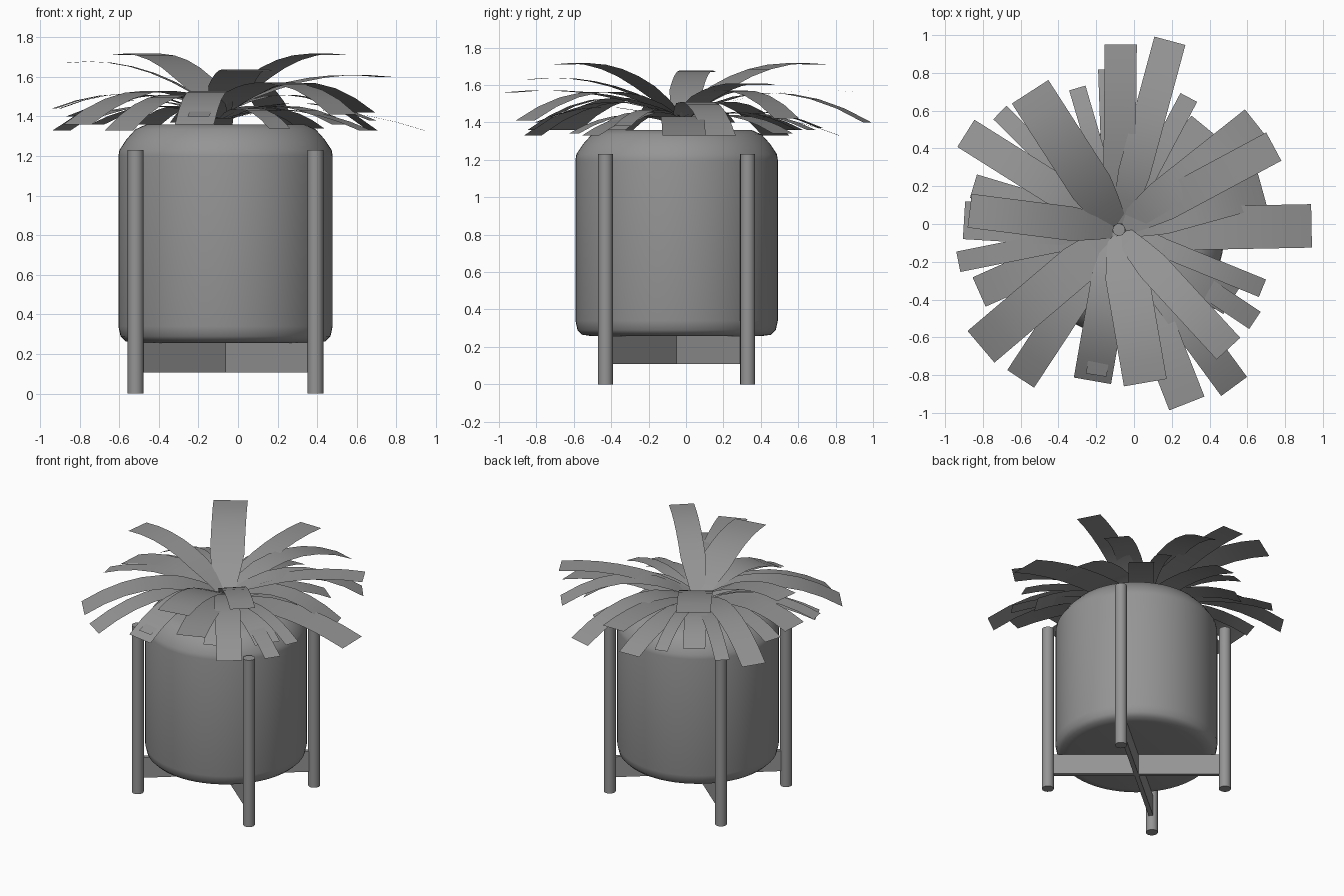
import bpy
import bmesh
import math
from mathutils import Vector

cube = bpy.data.objects.get("Cube")
if cube:
    bpy.data.objects.remove(cube)

grey = bpy.data.materials.new("plain grey")
grey.use_nodes = True
grey.diffuse_color = (0.3, 0.3, 0.3, 1)
grey.node_tree.nodes["Principled BSDF"].inputs["Base Color"].default_value = grey.diffuse_color

CENTRE = Vector((-0.063, -0.05, 0))


def add_object(name, bm, smooth_angle=None):
    """Turn a bmesh into a grey object, optionally smooth shaded."""
    mesh = bpy.data.meshes.new(name)
    bm.to_mesh(mesh)
    bm.free()
    mesh.materials.append(grey)
    obj = bpy.data.objects.new(name, mesh)
    bpy.context.collection.objects.link(obj)
    if smooth_angle:
        bpy.ops.object.select_all(action="DESELECT")
        obj.select_set(True)
        bpy.context.view_layer.objects.active = obj
        bpy.ops.object.shade_smooth_by_angle(angle=math.radians(smooth_angle))
    return obj


def lathe(name, profile, centre, steps=64):
    """Spin a radius and height profile around a vertical axis."""
    bm = bmesh.new()
    verts = [bm.verts.new((centre.x + r, centre.y, z)) for r, z in profile]
    edges = [bm.edges.new(pair) for pair in zip(verts, verts[1:])]
    bmesh.ops.spin(bm, geom=verts + edges, cent=centre, axis=(0, 0, 1),
                   angle=math.tau, steps=steps, use_merge=False)
    bmesh.ops.remove_doubles(bm, verts=bm.verts, dist=0.0005)
    bmesh.ops.recalc_face_normals(bm, faces=bm.faces)
    return add_object(name, bm, 40)


# Pot with a rounded foot and a sloping shoulder
lathe("pot", [(0, 0.257), (0.45, 0.257), (0.505, 0.265), (0.53, 0.29), (0.541, 0.34),
              (0.541, 1.2), (0.536, 1.23), (0.5, 1.285), (0.455, 1.335),
              (0.4, 1.36), (0, 1.36)], CENTRE)

# Stand legs around the pot
LEG = Vector((0.454, 0.38, 0))
for side, sx in (("left", 1), ("right", -1)):
    for end, sy in (("front", -1), ("back", 1)):
        foot = CENTRE + Vector((sx * LEG.x, sy * LEG.y, 0))
        lathe(f"{end}_{side}_leg", [(0, 0), (0.04, 0), (0.04, 1.23), (0, 1.23)], foot, 20)

# Crossed rails under the pot
for name, sign in (("rail_one", 1), ("rail_two", -1)):
    bm = bmesh.new()
    bmesh.ops.create_cube(bm, size=1)
    bmesh.ops.scale(bm, vec=(LEG.length * 2, 0.03, 0.15), verts=bm.verts)
    rail = add_object(name, bm)
    rail.location = CENTRE + Vector((0, 0, 0.183))
    rail.rotation_euler.z = sign * math.atan2(LEG.y, LEG.x)


def leaf(name, tip, width, base_z, bend_z, steps=7):
    """Strap leaf: a flat ribbon along a bent path, narrower at the root."""
    bm = bmesh.new()
    root = Vector((-0.08, -0.03, base_z))
    out = Vector((tip.x - root.x, tip.y - root.y, 0))
    across = Vector((-out.y, out.x, 0)).normalized()
    root += out.normalized() * 0.03
    bend = root + out * 0.47
    bend.z = bend_z
    rows = []
    for i in range(steps + 1):
        t = i / steps
        p = root * (1 - t) ** 2 + bend * 2 * t * (1 - t) + tip * t * t
        half = across * width / 2 * min(1, 0.55 + 1.8 * t)
        rows.append((bm.verts.new(p - half), bm.verts.new(p + half)))
    for a, b in zip(rows, rows[1:]):
        bm.faces.new((a[0], b[0], b[1], a[1]))
    add_object(name, bm, 30)


# Leaf tiers: root height, bend height above the tip, then tip x, y, z and width
TIERS = {
    "upright_leaf": (1.44, 0.05, [
        (-0.55, 0.7, 1.71, 0.23), (0.5, -0.66, 1.71, 0.17),
        (-0.87, 0.07, 1.67, 0.18), (0.06, -0.84, 1.63, 0.23),
        (0.74, 0.41, 1.6, 0.17), (0.28, -0.95, 1.56, 0.2),
        (-0.07, 0.95, 1.56, 0.17)]),
    "arching_leaf": (1.43, 0.3, [
        (0.19, 0.97, 1.4, 0.17), (0.64, 0.54, 1.42, 0.17),
        (0.53, -0.86, 1.41, 0.17), (-0.22, -0.83, 1.36, 0.2),
        (-0.6, -0.82, 1.33, 0.17), (-0.81, -0.65, 1.36, 0.22),
        (-0.89, 0.48, 1.33, 0.17), (0.68, 0.18, 1.33, 0.18)]),
    "lower_leaf": (1.39, 0.17, [
        (0.94, -0.01, 1.33, 0.23), (0.52, -0.4, 1.36, 0.18),
        (0.29, 0.67, 1.36, 0.1), (-0.9, 0.02, 1.44, 0.2),
        (0.68, -0.34, 1.38, 0.1), (0.64, -0.51, 1.33, 0.11),
        (-0.82, -0.36, 1.36, 0.17), (-0.93, -0.2, 1.44, 0.11),
        (-0.85, 0.2, 1.4, 0.13), (-0.71, 0.59, 1.36, 0.1),
        (-0.3, 0.72, 1.37, 0.09), (0.21, -0.6, 1.34, 0.12),
        (-0.11, 0.82, 1.33, 0.16), (0.37, 0.52, 1.34, 0.17),
        (-0.2, -0.8, 1.4, 0.11), (-0.45, 0.55, 1.36, 0.15)]),
}
for name, (base_z, lift, tips) in TIERS.items():
    for n, (x, y, z, width) in enumerate(tips):
        leaf(f"{name}_{n}", Vector((x, y, z)), width, base_z, z + lift)
